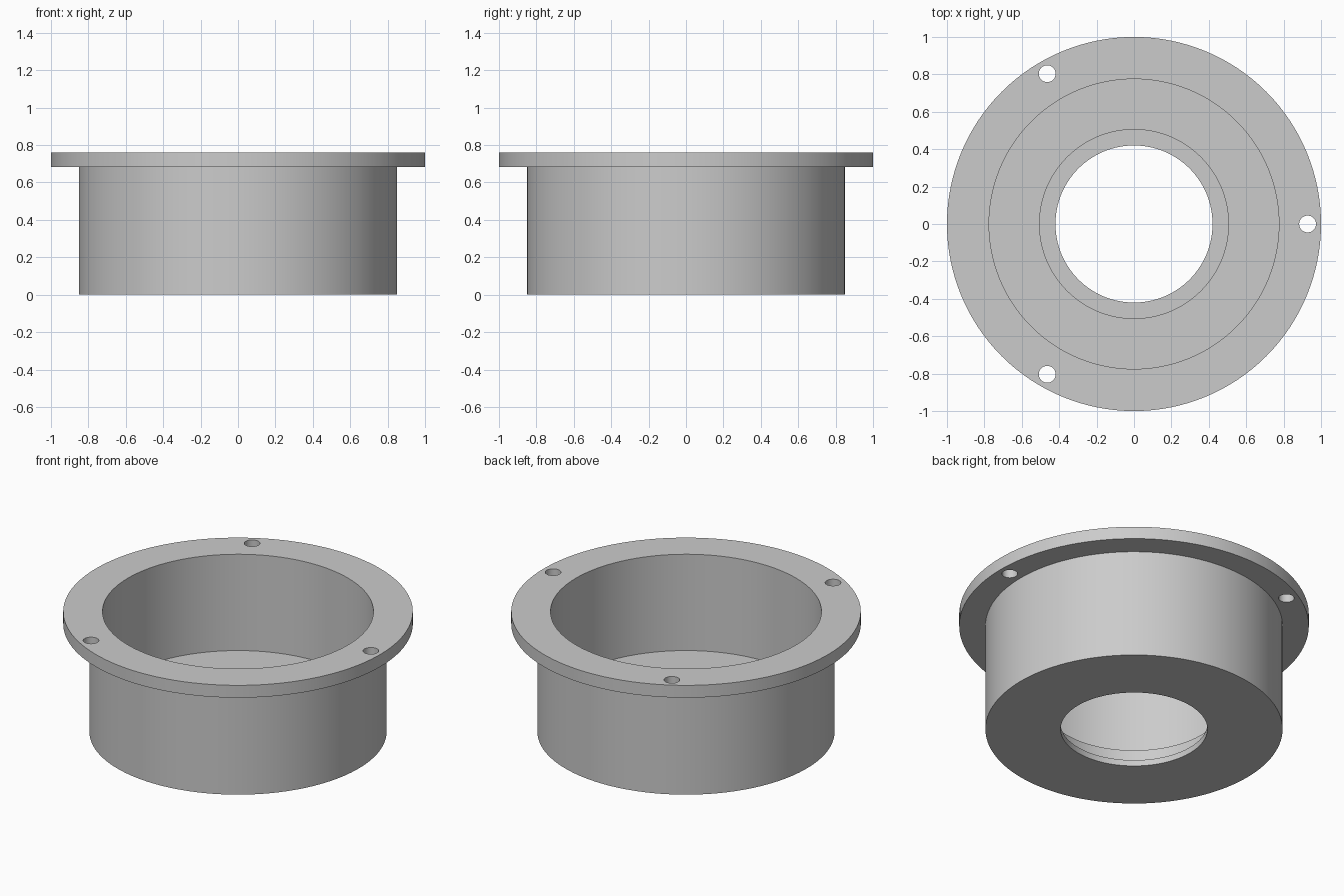
import bpy
import bmesh
from math import cos, sin, tau, radians

SEGMENTS = 128

cube = bpy.data.objects.get("Cube")
if cube:
    bpy.data.objects.remove(cube, do_unlink=True)

grey = bpy.data.materials.new("plain grey")
grey.use_nodes = True
grey.diffuse_color = (0.6, 0.6, 0.6, 1)
grey.node_tree.nodes["Principled BSDF"].inputs["Base Color"].default_value = grey.diffuse_color


def activate(obj):
    bpy.ops.object.select_all(action="DESELECT")
    obj.select_set(True)
    bpy.context.view_layer.objects.active = obj


def lathe(name, profile):
    """Revolve a closed (radius, height) profile around z."""
    bm = bmesh.new()
    rings = [[bm.verts.new((r * cos(tau * i / SEGMENTS), r * sin(tau * i / SEGMENTS), z))
              for i in range(SEGMENTS)] for r, z in profile]
    for k, ring in enumerate(rings):
        following = rings[(k + 1) % len(rings)]
        for i in range(SEGMENTS):
            j = (i + 1) % SEGMENTS
            bm.faces.new((ring[i], ring[j], following[j], following[i]))
    bmesh.ops.recalc_face_normals(bm, faces=bm.faces)
    mesh = bpy.data.meshes.new(name)
    bm.to_mesh(mesh)
    bm.free()
    mesh.materials.append(grey)
    obj = bpy.data.objects.new(name, mesh)
    bpy.context.collection.objects.link(obj)
    return obj


OUTER, INNER, BORE, RECESS, RIM = 0.85, 0.775, 0.42, 0.505, 1.0
LEDGE, FLOOR, SEAM, TOP = 0.038, 0.152, 0.682, 0.76

# Cup with a stepped bore through its floor
cup = lathe("cup_body", [(BORE, 0), (OUTER, 0), (OUTER, SEAM), (INNER, SEAM),
                         (INNER, FLOOR), (RECESS, FLOOR), (RECESS, LEDGE), (BORE, LEDGE)])

# Mounting flange
flange = lathe("mounting_flange", [(INNER, SEAM), (RIM, SEAM), (RIM, TOP), (INNER, TOP)])

# Three screw holes through the flange
for k in range(3):
    angle = tau * k / 3
    bpy.ops.mesh.primitive_cylinder_add(
        vertices=32, radius=0.045, depth=0.3,
        location=(0.928 * cos(angle), 0.928 * sin(angle), (SEAM + TOP) / 2))
    cutter = bpy.context.object
    cutter.name = "screw_hole_cutter"
    cutter.hide_render = True
    cutter.data.materials.append(grey)
    cut = flange.modifiers.new("screw_hole", "BOOLEAN")
    cut.operation = "DIFFERENCE"
    cut.solver = "EXACT"
    cut.object = cutter
    activate(flange)
    bpy.ops.object.modifier_apply(modifier=cut.name)
    bpy.data.objects.remove(cutter, do_unlink=True)

# Smooth walls with crisp rims
for part in (cup, flange):
    activate(part)
    bpy.ops.object.shade_smooth_by_angle(angle=radians(30))
